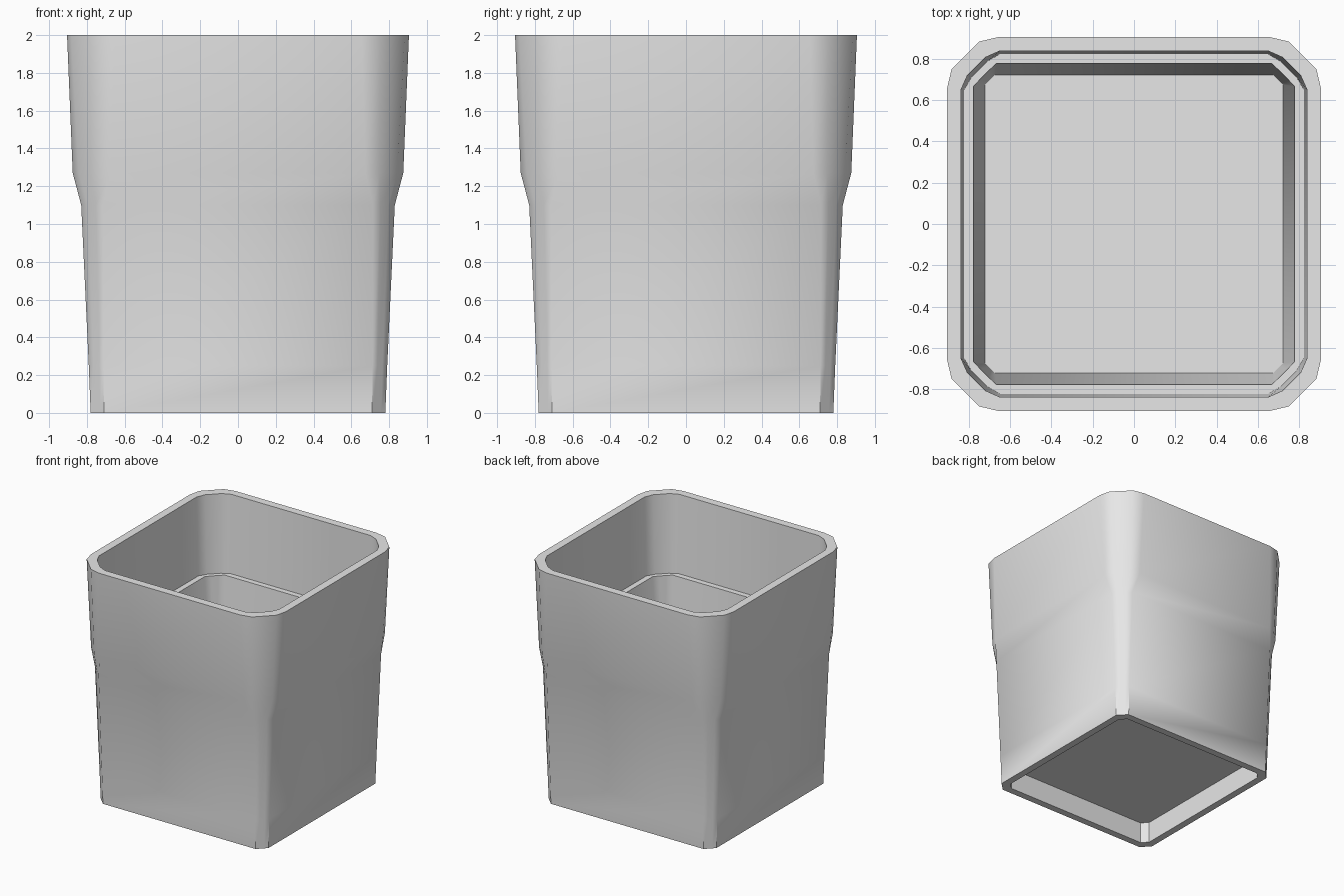
import bpy, bmesh, math

if "Cube" in bpy.data.objects:
    bpy.data.objects.remove(bpy.data.objects["Cube"])

grey = bpy.data.materials.new("light_grey")
grey.diffuse_color = (0.8, 0.8, 0.8, 1)
grey.use_nodes = True
grey.node_tree.nodes["Principled BSDF"].inputs["Base Color"].default_value = grey.diffuse_color


def ring(bm, z, half, cut, soft):
    """Square section with cut corners; soft = 0 is a flat chamfer, 1 is rounded."""
    # corner points, as insets from the two sides
    mid = (cut * (0.67 - 0.05 * soft), cut * (0.33 - 0.24 * soft))
    insets = [(0, cut), (mid[1], mid[0]), mid, (cut, 0)]
    verts = []
    for k in range(4):
        c, s = round(math.cos(k * math.pi / 2)), round(math.sin(k * math.pi / 2))
        for ix, iy in insets:
            x, y = half - ix, half - iy
            verts.append(bm.verts.new((c * x - s * y, s * x + c * y, z)))
    return verts


# One closed skin: base recess, outer wall, rim, inner wall, ledge, floor
# each section: height, half width, corner cut, corner softness
SECTIONS = [
    (0.18, 0.72, 0.05, 0),      # recess ceiling
    (0.00, 0.72, 0.05, 0),      # recess mouth
    (0.00, 0.78, 0.07, 0),      # base edge
    (0.25, 0.79, 0.078, 0),
    (1.10, 0.83, 0.115, 0.1),   # shoulder starts
    (1.27, 0.875, 0.20, 0.7),   # shoulder ends
    (2.00, 0.905, 0.25, 1),     # rim outside
    (2.00, 0.838, 0.19, 0.7),   # rim inside
    (1.34, 0.823, 0.175, 0.5),  # ledge outside
    (1.34, 0.776, 0.11, 0.1),   # ledge inside
    (0.25, 0.722, 0.05, 0),     # floor
]

bm = bmesh.new()
rings = [ring(bm, *s) for s in SECTIONS]
for a, b in zip(rings, rings[1:]):
    n = len(a)
    for i in range(n):
        j = (i + 1) % n
        bm.faces.new((a[i], a[j], b[j], b[i]))
bm.faces.new(rings[0])
bm.faces.new(rings[-1])
bmesh.ops.recalc_face_normals(bm, faces=bm.faces)

# Smooth walls, crisp rims, crisp corner edges near the base
for f in bm.faces:
    f.smooth = True
for e in bm.edges:
    low = all(v.co.z < 0.26 for v in e.verts)
    e.smooth = e.calc_face_angle(0) < math.radians(20 if low else 50)

mesh = bpy.data.meshes.new("square_planter")
bm.to_mesh(mesh)
bm.free()
mesh.materials.append(grey)
planter = bpy.data.objects.new("square_planter", mesh)
bpy.context.collection.objects.link(planter)
